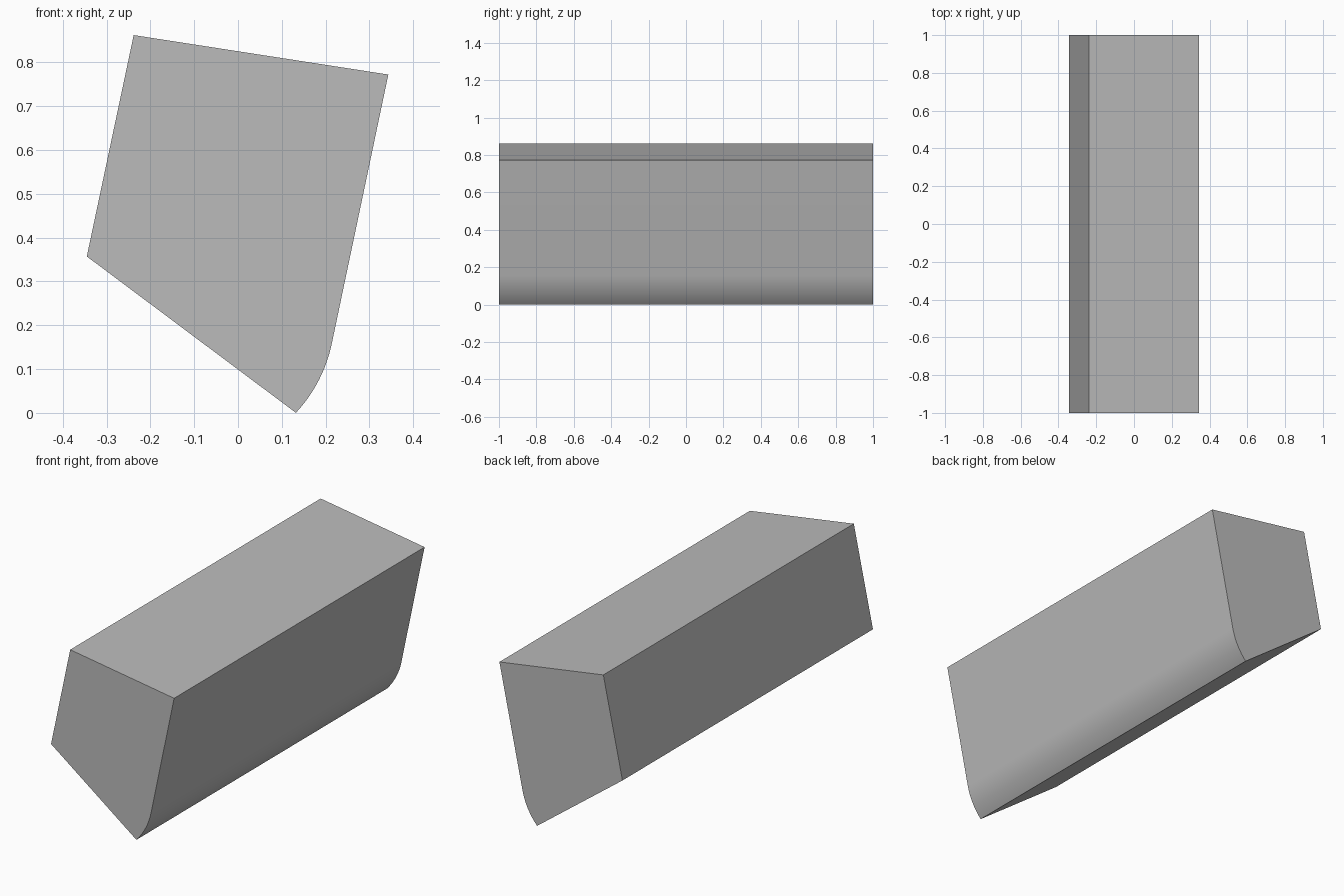
import bpy, bmesh
from math import cos, sin, radians

cube = bpy.data.objects.get("Cube")
if cube:
    bpy.data.objects.remove(cube, do_unlink=True)

# Material
grey = bpy.data.materials.new("plain grey")
grey.use_nodes = True
colour = (0.5, 0.5, 0.5, 1)
grey.diffuse_color = colour
grey.node_tree.nodes["Principled BSDF"].inputs["Base Color"].default_value = colour

# Cross-section: three flat sides and a rounded lower corner
centre_x, centre_z, radius, steps = -0.11, 0.226, 0.331, 16
start, end = radians(-12), radians(-43)
profile = [(0.343, 0.772), (-0.238, 0.862), (-0.345, 0.357)]
for i in range(steps + 1):
    a = end + (start - end) * i / steps
    profile.append((centre_x + radius * cos(a), centre_z + radius * sin(a)))

# Extrude the cross-section along the length
bm = bmesh.new()
face = bm.faces.new([bm.verts.new((x, -1, z)) for x, z in profile])
result = bmesh.ops.extrude_face_region(bm, geom=[face], use_keep_orig=True)
new_verts = [g for g in result["geom"] if isinstance(g, bmesh.types.BMVert)]
bmesh.ops.translate(bm, verts=new_verts, vec=(0, 2, 0))
bmesh.ops.recalc_face_normals(bm, faces=bm.faces)
mesh = bpy.data.meshes.new("rounded_block")
bm.to_mesh(mesh)
bm.free()
mesh.materials.append(grey)

block = bpy.data.objects.new("rounded_block", mesh)
bpy.context.collection.objects.link(block)
bpy.ops.object.select_all(action="DESELECT")
block.select_set(True)
bpy.context.view_layer.objects.active = block
bpy.ops.object.shade_smooth_by_angle(angle=radians(30))
